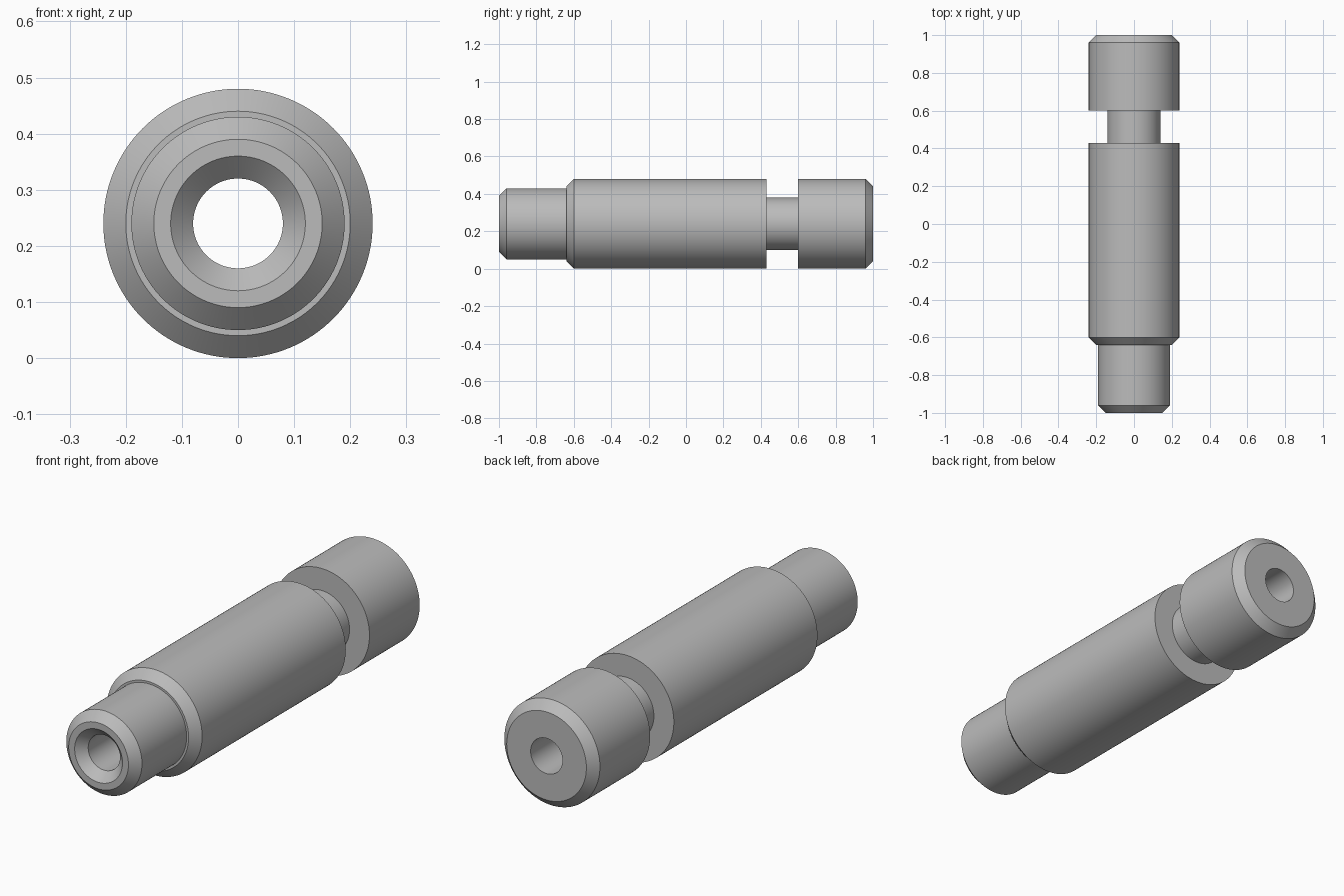
import bpy, bmesh, math
from mathutils import Vector, Matrix

cube = bpy.data.objects.get("Cube")
if cube:
    bpy.data.objects.remove(cube, do_unlink=True)

RADIUS = 0.24      # body radius, also the axis height
BORE = 0.08
CHAMFER = 0.04
SEGMENTS = 128

# Plain grey metal
metal = bpy.data.materials.new("grey_metal")
metal.use_nodes = True
grey = (0.5, 0.5, 0.5, 1)
metal.diffuse_color = grey
metal.node_tree.nodes["Principled BSDF"].inputs["Base Color"].default_value = grey


def turned_part(name, profile):
    """Revolve a closed (y, radius) profile about the lengthwise axis."""
    bm = bmesh.new()
    verts = [bm.verts.new((0, y, r)) for y, r in profile]
    edges = [bm.edges.new((a, b)) for a, b in zip(verts, verts[1:] + verts[:1])]
    bmesh.ops.spin(bm, geom=verts + edges, cent=(0, 0, 0), axis=(0, 1, 0),
                   angle=math.tau, steps=SEGMENTS, use_merge=False)
    bmesh.ops.remove_doubles(bm, verts=bm.verts, dist=1e-4)
    bmesh.ops.recalc_face_normals(bm, faces=bm.faces)
    bmesh.ops.transform(bm, matrix=Matrix.Translation(Vector((0, 0, RADIUS))),
                        verts=bm.verts)
    mesh = bpy.data.meshes.new(name)
    bm.to_mesh(mesh)
    bm.free()
    mesh.materials.append(metal)
    obj = bpy.data.objects.new(name, mesh)
    bpy.context.collection.objects.link(obj)
    bpy.ops.object.select_all(action="DESELECT")
    obj.select_set(True)
    bpy.context.view_layer.objects.active = obj
    bpy.ops.object.shade_smooth_by_angle(angle=math.radians(30))
    return obj


turned_part("hollow_grooved_pin", [
    # Countersunk, chamfered front spigot
    (-1 + CHAMFER, BORE), (-1, BORE + CHAMFER), (-1, 0.15), (-1 + CHAMFER, 0.19),
    # Shoulder and main body
    (-0.64, 0.19), (-0.64, 0.2), (-0.6, RADIUS), (0.43, RADIUS),
    # Neck groove
    (0.43, 0.14), (0.6, 0.14),
    # Chamfered head and plain bore
    (0.6, RADIUS), (1 - CHAMFER, RADIUS), (1, RADIUS - CHAMFER), (1, BORE),
])
